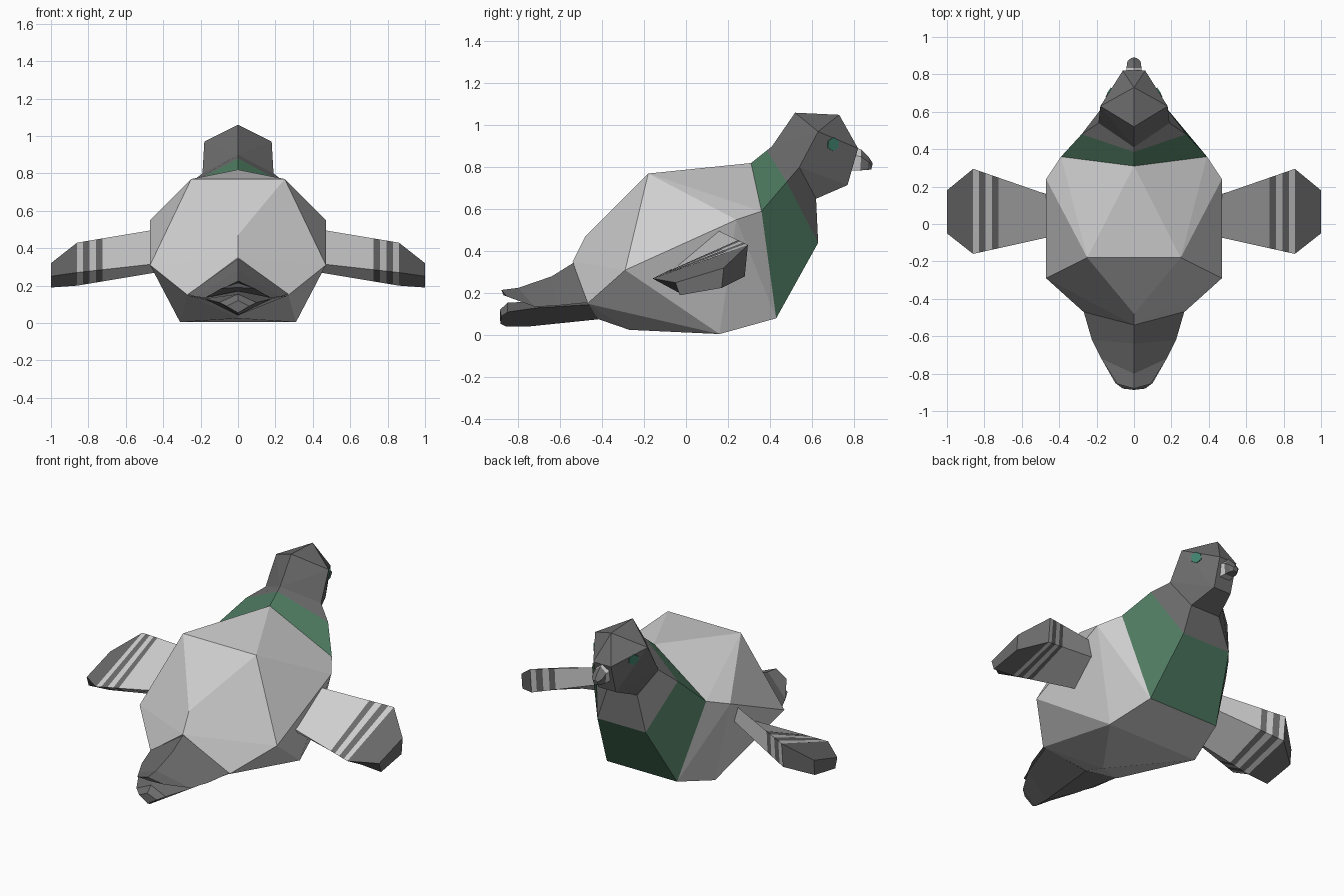
import bpy, bmesh
from mathutils import Vector
from mathutils.bvhtree import BVHTree

cube = bpy.data.objects.get("Cube")
if cube:
    bpy.data.objects.remove(cube, do_unlink=True)


def material(name, r, g, b):
    m = bpy.data.materials.new(name)
    m.use_nodes = True
    m.diffuse_color = (r, g, b, 1)
    bsdf = next(n for n in m.node_tree.nodes if n.type == 'BSDF_PRINCIPLED')
    bsdf.inputs["Base Color"].default_value = (r, g, b, 1)
    bsdf.inputs["Roughness"].default_value = 0.9
    return m


LIGHT = material("light grey", 0.62, 0.62, 0.62)
DARK = material("dark grey", 0.15, 0.15, 0.15)
GREEN = material("feather green", 0.075, 0.19, 0.115)
EYE = material("eye green", 0.05, 0.22, 0.15)


def finish(name, bm, *mats):
    bmesh.ops.recalc_face_normals(bm, faces=bm.faces)
    mesh = bpy.data.meshes.new(name)
    bm.to_mesh(mesh)
    bm.free()
    for m in mats:
        mesh.materials.append(m)
    obj = bpy.data.objects.new(name, mesh)
    bpy.context.collection.objects.link(obj)
    return obj


def ring(half):
    """Complete a half outline by mirroring it across x = 0."""
    return half + [(-x, y, z) for x, y, z in reversed(half) if x > 0]


def hull(name, half, mat):
    bm = bmesh.new()
    for p in ring(half):
        bm.verts.new(p)
    bmesh.ops.convex_hull(bm, input=bm.verts)
    bmesh.ops.dissolve_limit(bm, angle_limit=0.03, verts=bm.verts, edges=bm.edges)
    return finish(name, bm, mat)


def loft(name, rings, mats, slots=None, caps=True):
    """Skin rings of equal length; slots gives a material index per span."""
    bm = bmesh.new()
    rows = [[bm.verts.new(p) for p in r] for r in rings]
    n = len(rows[0])
    for i, (a, b) in enumerate(zip(rows, rows[1:])):
        for j in range(n):
            k = (j + 1) % n
            f = bm.faces.new((a[j], a[k], b[k], b[j]))
            f.material_index = slots[i] if slots else 0
    if caps:
        bm.faces.new(rows[0])
        bm.faces.new(rows[-1]).material_index = slots[-1] if slots else 0
    return finish(name, bm, *mats)


# Neck outlines: top, side, low
collar_base = [(0, .31, .82), (.39, .36, .59), (.24, .43, .08)]
collar_top = [(0, .385, .88), (.28, .48, .73), (.165, .63, .44)]
neck_top = [(0, .41, .90), (.19, .54, .80), (.10, .62, .65)]

# Faceted body
hull("body", collar_base + [
    (.25, -.18, .77), (0, .24, .795), (0, -.48, .47),
    (.47, -.29, .31), (.47, .24, .55), (.31, .16, .005),
    (0, -.27, .025), (.27, -.47, .15), (0, -.54, .35), (0, -.43, .08)], LIGHT)

# Green collar and grey neck
loft("collar", [ring(collar_base), ring(collar_top)], [GREEN], caps=False)
loft("neck", [ring(collar_top), ring(neck_top)], [DARK], caps=False)

# Head
head = hull("head", neck_top + [
    (0, .52, 1.06), (.18, .63, .97), (0, .73, 1.05),
    (.06, .82, .89), (.06, .77, .715)], DARK)

# Beak: pale base and dark hooked tip
beak_mid = [(0, .835, .885), (.04, .835, .85), (.03, .83, .785)]
loft("beak_base", [ring([(0, .79, .90), (.045, .79, .86), (.035, .78, .785)]),
                   ring(beak_mid)], [LIGHT])
loft("beak_tip", [ring(beak_mid),
                  ring([(0, .87, .85), (.035, .87, .825), (.025, .865, .787)]),
                  ring([(0, .89, .82), (.015, .888, .81), (.012, .883, .79)])], [DARK])

# Eyes: thin plates lying on the sides of the head
bm = bmesh.new()
bm.from_mesh(head.data)
tree = BVHTree.FromBMesh(bm)
bm.free()
for side, label in ((1, "left"), (-1, "right")):
    hit, normal, _, _ = tree.ray_cast(Vector((side, .70, .91)), Vector((-side, 0, 0)))
    eye = bmesh.new()
    bmesh.ops.create_cone(eye, cap_ends=True, segments=6, radius1=.033,
                          radius2=.033, depth=.008)
    eye.transform(normal.to_track_quat('Z', 'Y').to_matrix().to_4x4())
    bmesh.ops.translate(eye, verts=eye.verts, vec=hit + normal * .002)
    finish(label + "_eye", eye, EYE)

# Wings: striped slabs, section corners as (y, z)
root = [(-.08, .31), (.17, .49), (.17, .38), (-.02, .26)]
broad = [(-.16, .27), (.295, .43), (.28, .28), (-.03, .20)]
tip = [(-.05, .25), (.18, .32), (.17, .225), (-.03, .19)]
ROOT_X, BROAD_X = .5, .86
for side, label in ((1, "left"), (-1, "right")):
    sections = []
    for x in (.42, .725, .758, .793, .83, BROAD_X):
        t = (x - ROOT_X) / (BROAD_X - ROOT_X)
        sections.append([(side * x, a[0] + (b[0] - a[0]) * t, a[1] + (b[1] - a[1]) * t)
                         for a, b in zip(root, broad)])
    sections.append([(side, y, z) for y, z in tip])
    loft(label + "_wing", sections, [LIGHT, DARK], [0, 1, 0, 1, 0, 1])

# Tail: ridged upper feathers over a lower wedge
loft("upper_tail", [
    ring([(0, -.52, .355), (.27, -.465, .155), (0, -.45, .15)]),
    ring([(0, -.64, .28), (.225, -.62, .14), (0, -.64, .16)]),
    ring([(0, -.80, .225), (.175, -.72, .135), (0, -.78, .17)]),
    ring([(0, -.88, .215), (.09, -.855, .185), (0, -.87, .19)])], [DARK])
loft("lower_tail", [
    ring([(0, -.45, .20), (.26, -.46, .145), (0, -.42, .075)]),
    ring([(0, -.71, .16), (.18, -.71, .13), (0, -.76, .04)]),
    ring([(0, -.85, .155), (.10, -.85, .11), (0, -.86, .042)]),
    ring([(0, -.887, .12), (.06, -.88, .09), (0, -.885, .055)])], [DARK])
